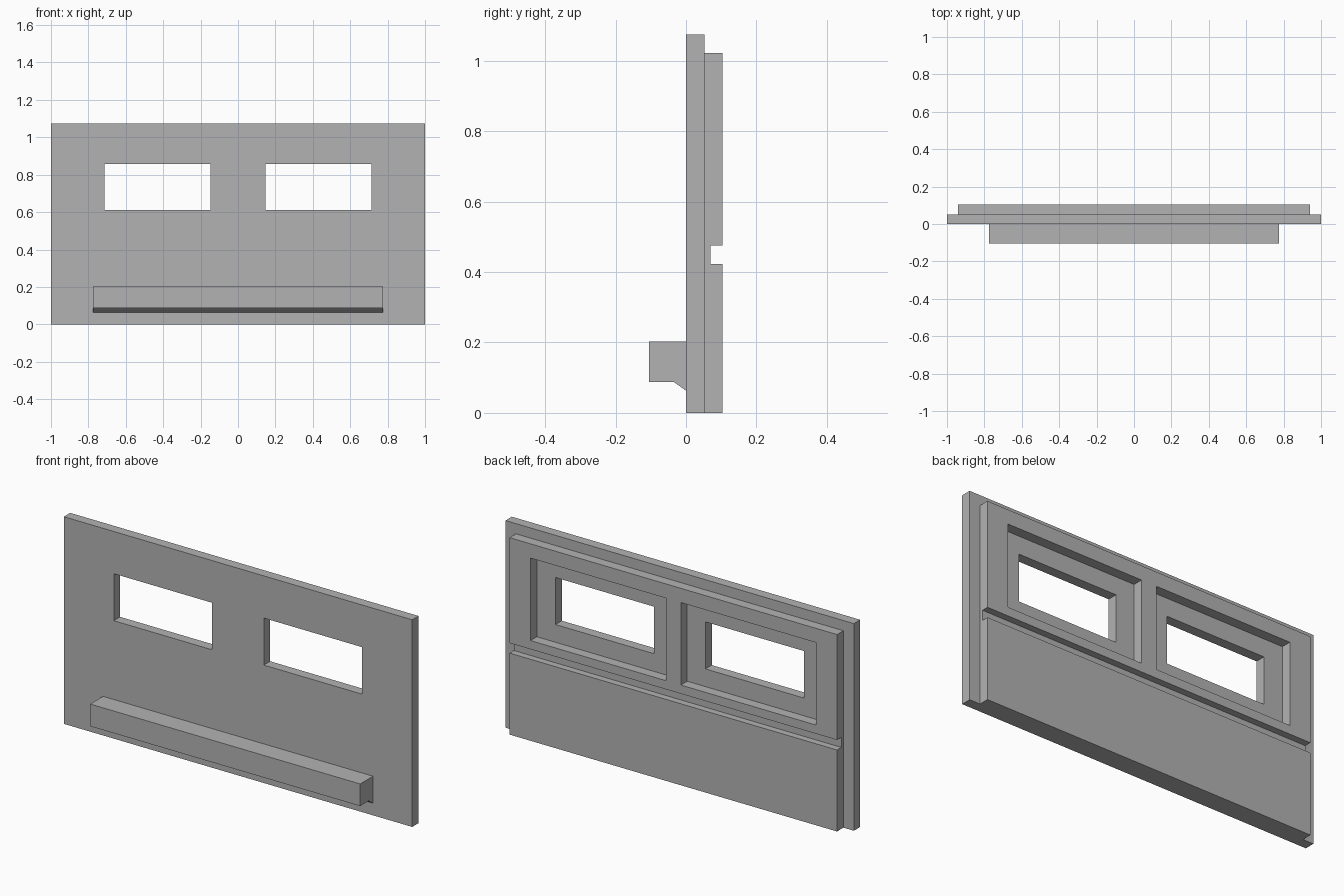
import bpy, bmesh

cube = bpy.data.objects.get("Cube")
if cube:
    bpy.data.objects.remove(cube, do_unlink=True)

grey = bpy.data.materials.new("plain_grey")
grey.use_nodes = True
colour = (0.45, 0.45, 0.45, 1)
grey.diffuse_color = colour
grey.node_tree.nodes["Principled BSDF"].inputs["Base Color"].default_value = colour


def extrude_profile(name, profile, x0, x1):
    """Sweep a (y, z) outline along x into a solid."""
    bm = bmesh.new()
    face = bm.faces.new([bm.verts.new((x0, y, z)) for y, z in profile])
    swept = bmesh.ops.extrude_face_region(bm, geom=[face])["geom"]
    verts = [v for v in swept if isinstance(v, bmesh.types.BMVert)]
    bmesh.ops.translate(bm, verts=verts, vec=(x1 - x0, 0, 0))
    bmesh.ops.recalc_face_normals(bm, faces=bm.faces[:])
    mesh = bpy.data.meshes.new(name)
    bm.to_mesh(mesh)
    bm.free()
    mesh.materials.append(grey)
    obj = bpy.data.objects.new(name, mesh)
    bpy.context.collection.objects.link(obj)
    return obj


def rectangle(y0, y1, z0, z1):
    return [(y0, z0), (y1, z0), (y1, z1), (y0, z1)]


def cut_pair(target, name, profile, inner, outer):
    """Cut a mirrored pair of rectangular openings."""
    for side, sign in (("left", 1), ("right", -1)):
        x0, x1 = sorted((sign * inner, sign * outer))
        cutter = extrude_profile(f"{side}_{name}_cutter", profile, x0, x1)
        cutter.hide_render = True
        cutter.hide_set(True)
        cutter.display_type = 'WIRE'
        mod = target.modifiers.new(f"{side}_{name}", 'BOOLEAN')
        mod.operation = 'DIFFERENCE'
        mod.solver = 'EXACT'
        mod.object = cutter


# Front board with two window openings
board_back, panel_back = 0.052, 0.104
board = extrude_profile("front_board", rectangle(0, board_back, 0, 1.075), -1, 1)
cut_pair(board, "window", rectangle(-0.2, 0.2, 0.612, 0.856), 0.148, 0.713)

# Back panel, with a groove along its length and recesses around the windows
groove_floor, groove_low, groove_high, panel_top = 0.069, 0.423, 0.475, 1.022
panel = extrude_profile("back_panel", [
    (board_back, 0), (panel_back, 0),
    (panel_back, groove_low), (groove_floor, groove_low),
    (groove_floor, groove_high), (panel_back, groove_high),
    (panel_back, panel_top), (board_back, panel_top)], -0.94, 0.94)
cut_pair(panel, "recess", rectangle(-0.2, 0.2, 0.52, 0.948), 0.043, 0.82)

# Front ledge with a sloped underside next to the board
extrude_profile("front_ledge", [
    (0, 0.203), (-0.105, 0.203), (-0.105, 0.088),
    (-0.035, 0.088), (0, 0.063)], -0.775, 0.775)
